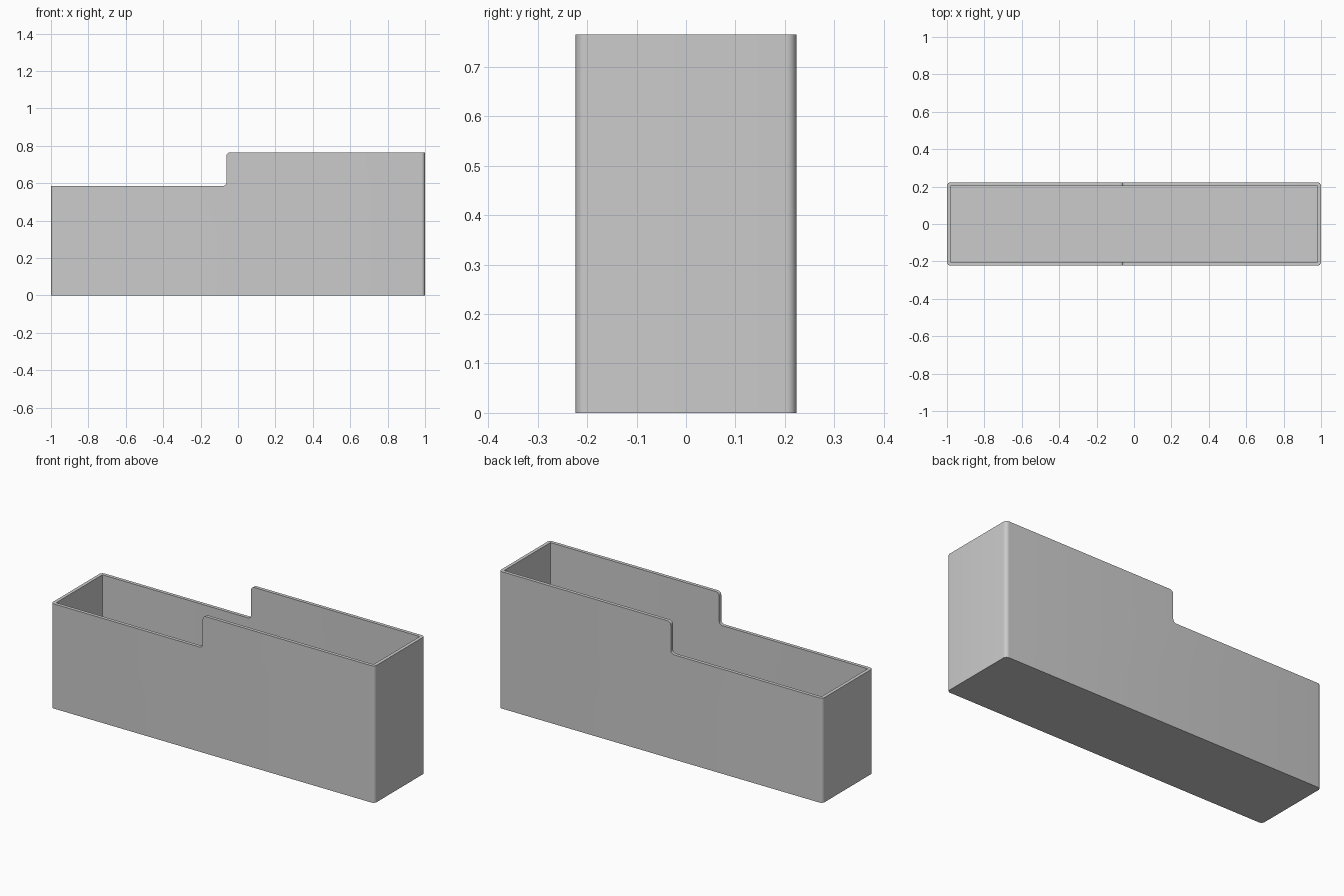
import bpy, bmesh, math

cube = bpy.data.objects.get("Cube")
if cube:
    bpy.data.objects.remove(cube, do_unlink=True)

LENGTH, WIDTH, HIGH, LOW = 2.0, 0.446, 0.765, 0.585
WALL, STEP_X, R = 0.019, -0.062, 0.02

grey = bpy.data.materials.new("light grey")
grey.use_nodes = True
colour = (0.6, 0.6, 0.6, 1)
grey.diffuse_color = colour
grey.node_tree.nodes["Principled BSDF"].inputs["Base Color"].default_value = colour


def arc(cx, cz, r, start, end, steps=8):
    """Points along an arc, angles in degrees."""
    angles = [math.radians(start + (end - start) * i / steps) for i in range(steps + 1)]
    return [(cx + r * math.cos(a), cz + r * math.sin(a)) for a in angles]


def rounded_rect(length, width, r):
    hx, hy = length / 2 - r, width / 2 - r
    corners = [(hx, hy, 0), (-hx, hy, 90), (-hx, -hy, 180), (hx, -hy, 270)]
    return [p for x, y, a in corners for p in arc(x, y, r, a, a + 90)]


def prism(name, points, offset):
    """Extrude a closed ring of 3D points along an offset."""
    bm = bmesh.new()
    face = bm.faces.new([bm.verts.new(p) for p in points])
    top = bmesh.ops.extrude_face_region(bm, geom=[face])["geom"]
    bmesh.ops.translate(bm, verts=[v for v in top if isinstance(v, bmesh.types.BMVert)], vec=offset)
    bmesh.ops.recalc_face_normals(bm, faces=bm.faces)
    mesh = bpy.data.meshes.new(name)
    bm.to_mesh(mesh)
    bm.free()
    mesh.materials.append(grey)
    obj = bpy.data.objects.new(name, mesh)
    bpy.context.collection.objects.link(obj)
    return obj


# Outer body with rounded upright corners
body = prism("open_bin", [(x, y, 0) for x, y in rounded_rect(LENGTH, WIDTH, R)], (0, 0, HIGH))

# Cavity, leaving even walls and a thin floor
inner = rounded_rect(LENGTH - 2 * WALL, WIDTH - 2 * WALL, 0.003)
cavity = prism("cavity_cutter", [(x, y, WALL) for x, y in inner], (0, 0, 1))

# Lowered rim with a filleted step
step = [(-1.2, 1), (-1.2, LOW)]
step += arc(STEP_X - R, LOW + R, R, -90, 0)
step += arc(STEP_X + R, HIGH - R, R, 180, 90)
step += [(STEP_X + R, 1)]
notch = prism("notch_cutter", [(x, -0.5, z) for x, z in step], (0, 1, 0))

bpy.ops.object.select_all(action="DESELECT")
body.select_set(True)
bpy.context.view_layer.objects.active = body
for cutter in (cavity, notch):
    cutter.hide_render = True
    mod = body.modifiers.new(cutter.name, "BOOLEAN")
    mod.operation = "DIFFERENCE"
    mod.solver = "EXACT"
    mod.object = cutter
    bpy.ops.object.modifier_apply(modifier=mod.name)
    bpy.data.objects.remove(cutter, do_unlink=True)

bpy.ops.object.shade_smooth_by_angle(angle=math.radians(30))
